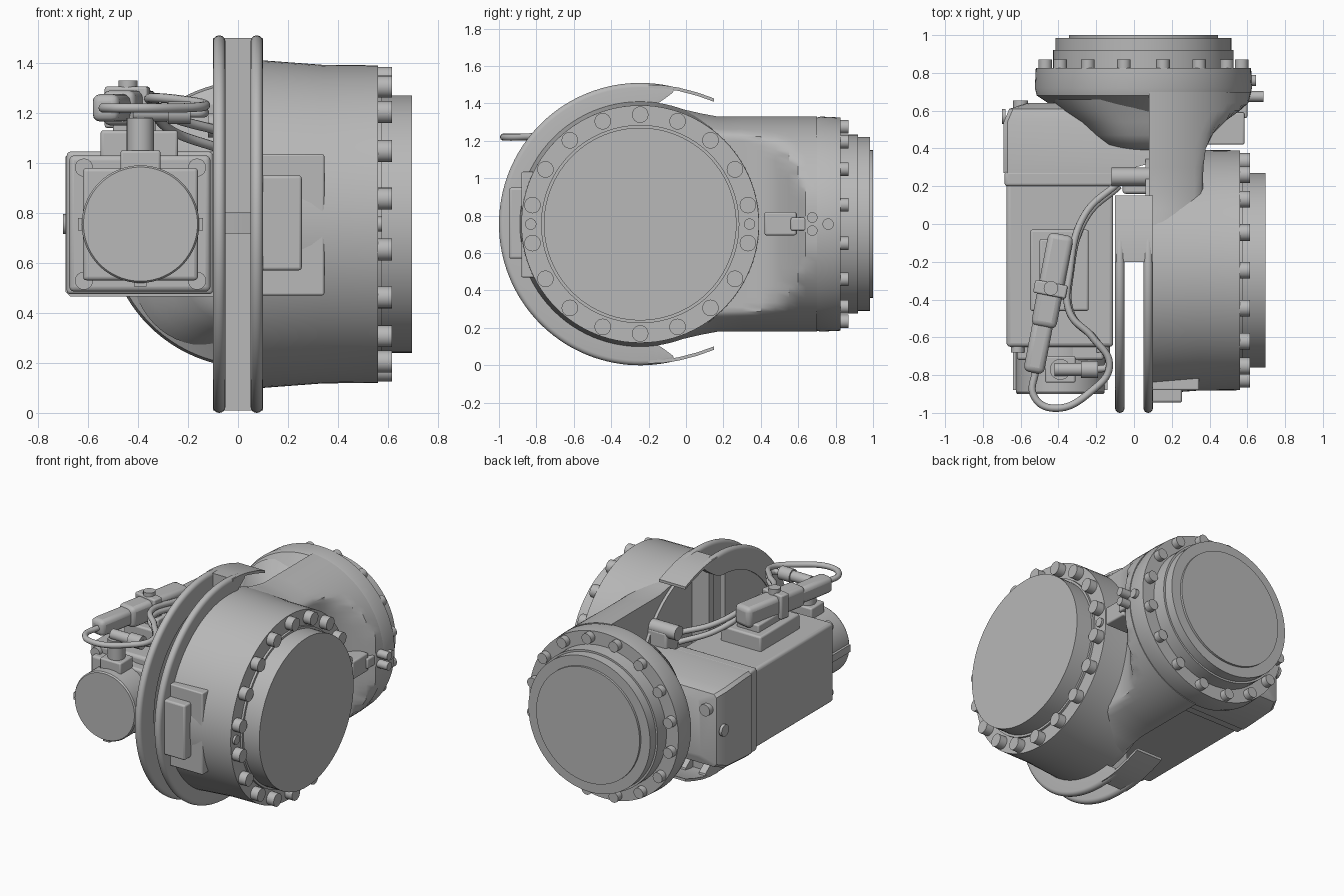
import bpy, bmesh
from math import sin, cos, pi, radians, copysign
from mathutils import Vector, Matrix

if "Cube" in bpy.data.objects:
    bpy.data.objects.remove(bpy.data.objects["Cube"])

GREY = (0.48, 0.48, 0.48, 1)
mat = bpy.data.materials.new("cast_grey")
mat.use_nodes = True
mat.diffuse_color = GREY
mat.node_tree.nodes["Principled BSDF"].inputs["Base Color"].default_value = GREY
X, Y, Z = Vector((1, 0, 0)), Vector((0, 1, 0)), Vector((0, 0, 1))
C1 = Vector((0, -0.245, 0.755))    # axis of the side drum (along x)
C2 = Vector((0.05, 0, 0.755))      # axis of the rear drum (along y)
CM = Vector((-0.39, 0, 0.755))     # axis of the motor (along y)


def finish(name, bm, bevel=0):
    bmesh.ops.recalc_face_normals(bm, faces=bm.faces)
    me = bpy.data.meshes.new(name)
    bm.to_mesh(me)
    bm.free()
    me.materials.append(mat)
    ob = bpy.data.objects.new(name, me)
    bpy.context.collection.objects.link(ob)
    me.shade_smooth()
    me.set_sharp_from_angle(angle=radians(32))
    if bevel:
        mod = ob.modifiers.new("bevel", "BEVEL")
        mod.width, mod.segments = bevel, 3
    return ob


def add_rod(bm, a, b, r, sides=24):
    d = b - a
    m = Matrix.Translation((a + b) / 2) @ d.to_track_quat("Z", "Y").to_matrix().to_4x4()
    bmesh.ops.create_cone(bm, cap_ends=True, segments=sides, radius1=r, radius2=r,
                          depth=d.length, matrix=m)


def rod(name, a, b, r, sides=32):
    bm = bmesh.new()
    add_rod(bm, Vector(a), Vector(b), r, sides)
    return finish(name, bm)


def box(name, lo, hi, bevel=0, turn=0):
    lo, hi = Vector(lo), Vector(hi)
    bm = bmesh.new()
    m = Matrix.Translation((lo + hi) / 2) @ Matrix.Rotation(turn, 4, "Z") @ Matrix.Diagonal((*(hi - lo), 1))
    bmesh.ops.create_cube(bm, size=1, matrix=m)
    return finish(name, bm, bevel)


def loft(name, rings):
    """Skin a list of equal-length point rings and cap the ends."""
    bm = bmesh.new()
    vs = [[bm.verts.new(p) for p in ring] for ring in rings]
    n = len(vs[0])
    for r0, r1 in zip(vs, vs[1:]):
        for i in range(n):
            j = (i + 1) % n
            bm.faces.new((r0[i], r0[j], r1[j], r1[i]))
    bm.faces.new(vs[0])
    bm.faces.new(vs[-1])
    return finish(name, bm)


def lathe(name, centre, axis, profile, sides=96):
    """Turn (distance along axis, radius) pairs into a solid."""
    v = axis.cross(Z)
    rings = []
    for d, r in profile:
        o = centre + axis * d
        rings.append([o + (Z * cos(t) + v * sin(t)) * r
                      for t in (2 * pi * i / sides for i in range(sides))])
    return loft(name, rings)


def bolts(name, centre, axis, ring, r, d0, d1, count, start):
    bm = bmesh.new()
    for i in range(count):
        t = start + 2 * pi * i / count
        p = centre + (Z * cos(t) + axis.cross(Z) * sin(t)) * ring
        add_rod(bm, p + axis * d0, p + axis * d1, r)
    return finish(name, bm)


# side drum with bolt ring, cover disc and front pad
lathe("side_drum", C1, X, [(0.06, 0.655), (0.1, 0.655), (0.34, 0.637), (0.56, 0.635)])
lathe("side_cover", C1, X, [(0.55, 0.53), (0.575, 0.53), (0.575, 0.515), (0.695, 0.515)])
bolts("side_bolts", C1, X, 0.585, 0.044, 0.55, 0.615, 18, 0)
bolts("side_pins", C1, X, 0.585, 0.03, 0.55, 0.575, 2, pi / 2)
box("front_land", (0.09, -0.88, 0.47), (0.345, -0.7, 1.035), 0.008)
box("front_pad", (0.09, -0.945, 0.57), (0.255, -0.75, 0.95), 0.012)

# rear drum with bolt ring and stepped cover
lathe("rear_drum", C2, Y, [(0.56, 0.4), (0.62, 0.475), (0.68, 0.565), (0.72, 0.575), (0.825, 0.57)])
lathe("rear_cover", C2, Y, [(0.8, 0.478), (0.92, 0.478), (0.92, 0.465), (0.985, 0.465),
                            (0.985, 0.395), (1.0, 0.395)])
bolts("rear_bolts", C2, Y, 0.53, 0.036, 0.8, 0.87, 16, pi / 16)

# cast neck: the drum's circle trimmed by a flat left wall and a flaring right wall
rings = []
for y, right, half in ((0.7, 0.62, 0.575), (0.64, 0.605, 0.575), (0.6, 0.56, 0.575),
                       (0.55, 0.49, 0.575), (0.48, 0.42, 0.575), (0.4, 0.38, 0.575),
                       (0.3, 0.367, 0.575), (0.17, 0.365, 0.575), (0.08, 0.36, 0.592),
                       (-0.02, 0.36, 0.615), (-0.12, 0.36, 0.63)):
    ring = []
    for i in range(96):
        t = 2 * pi * (i + 0.5) / 96
        x = C2.x + 0.575 * cos(t)
        if x < 0.08:
            # left side folds into a vertical wall
            ring.append((0.08, y, C2.z + half * copysign(min(1, abs(sin(t))), sin(t))))
        else:
            ring.append((min(x, right), y, C2.z + half * sin(t)))
    rings.append(ring)
loft("neck", rings)

# lower swelling behind the gearbox that runs into the neck
rings = []
for y, left, half in ((0.66, -0.45, 0.49), (0.6, -0.4, 0.46), (0.54, -0.32, 0.43),
                      (0.47, -0.25, 0.4), (0.42, -0.2, 0.36), (0.39, -0.13, 0.28)):
    ring = []
    for i in range(64):
        c, s = cos(2 * pi * i / 64), sin(2 * pi * i / 64)
        ring.append(((left + 0.3) / 2 + copysign(abs(c) ** 0.8, c) * (0.3 - left) / 2,
                     y, C2.z + copysign(abs(s) ** 0.8, s) * half))
    rings.append(ring)
loft("neck_swelling", rings)

# two rounded guide rims, open at the back, joined by thin tails
for name, x0 in (("left_guide_rim", 0.05), ("right_guide_rim", -0.1)):
    rings = []
    for i in range(77):
        deg = -14 + 208 * i / 76
        edge = min(deg + 14, 194 - deg)
        inner = 0.6 + 0.125 * max(0, 1 - edge / 16) ** 2
        u = Vector((0, -sin(radians(deg)), cos(radians(deg))))
        ring = [C1 + X * x0 + u * inner]
        for k in range(9):
            t = pi * k / 8
            ring.append(C1 + X * (x0 + 0.025 - 0.025 * cos(t)) + u * (0.73 + 0.025 * sin(t)))
        ring.append(C1 + X * (x0 + 0.05) + u * inner)
        rings.append(ring)
    loft(name, rings)
for name, side in (("upper_tail", 1), ("lower_tail", -1)):
    rings = []
    for y, h in ((-0.2, 0.745), (-0.12, 0.742), (-0.04, 0.73), (0.06, 0.704), (0.15, 0.672)):
        rings.append([(x, y, C1.z + side * (h - drop))
                      for x, drop in ((-0.1, 0), (0.1, 0), (0.1, 0.018), (-0.1, 0.018))])
    loft(name, rings)

# half-disc cheek and the split wall closing the slot between the rims
loft("slot_cheek", [[C1 + X * x + Vector((0, -0.68 * sin(a), 0.68 * cos(a)))
                     for a in (radians(4 + 172 * i / 48) for i in range(49))]
                    for x in (-0.095, -0.055)])
box("upper_slot_wall", (-0.07, -0.2, 0.8), (0.09, -0.15, 1.488))
box("lower_slot_wall", (-0.07, -0.2, 0.022), (0.09, -0.15, 0.72))

# gearbox casting between the motor and the rear drum
rings = []
for y, left, right, half in ((0.27, -0.69, -0.1, 0.29), (0.32, -0.69, 0.08, 0.29),
                             (0.54, -0.69, 0.08, 0.275), (0.61, -0.66, 0.08, 0.25),
                             (0.64, -0.56, 0.08, 0.2)):
    rings.append([(x, y, C1.z + z) for x, z in
                  ((left + 0.02, -half), (right, -half), (right, half), (left + 0.02, half),
                   (left, half - 0.02), (left, 0.02 - half))])
loft("gearbox", rings)
rod("gearbox_plug", (-0.6, 0.56, 0.9), (-0.6, 0.655, 0.9), 0.04)
rod("side_plug", (-0.68, 0.57, 0.755), (-0.7, 0.57, 0.755), 0.04)

# motor with end cap and corner screws
box("motor_body", (-0.675, -0.65, 0.485), (-0.11, 0.28, 1.03), 0.02)
box("motor_flange", (-0.685, 0.2, 0.475), (-0.1, 0.28, 1.045), 0.015)
box("motor_step", (-0.62, -0.72, 0.53), (-0.16, -0.6, 0.98), 0.015)
lathe("motor_cap", CM, Y, [(-0.9, 0.228), (-0.89, 0.235), (-0.65, 0.235)])
for name, a in (("cap_lug_low", -Z), ("cap_lug_left", X), ("cap_lug_right", -X)):
    p = CM + a * 0.225 - Y * 0.78
    box(name, p - Vector((0.025, 0.1, 0.025)), p + Vector((0.025, 0.1, 0.025)))
bolts("motor_screws", CM, Y, 0.32, 0.036, -0.68, -0.6, 4, pi / 4)

# junction box and main plug on top of the motor
box("junction_base", (-0.55, -0.46, 1.0), (-0.24, -0.03, 1.13), 0.012)
box("main_plug", (-0.5, -0.55, 1.15), (-0.365, -0.05, 1.29), 0.03, radians(-11))
box("plug_nose", (-0.56, -0.79, 1.165), (-0.45, -0.5, 1.275), 0.03, radians(-11))
box("plug_collar", (-0.53, -0.38, 1.14), (-0.355, -0.31, 1.305), 0.01, radians(-11))
rod("plug_knob", (-0.44, -0.34, 1.28), (-0.44, -0.34, 1.33), 0.038)
box("plug_foot", (-0.5, -0.4, 1.1), (-0.33, -0.08, 1.18), 0.01)

# feedback plug at the motor end
box("plug_bracket", (-0.47, -0.84, 0.95), (-0.31, -0.7, 1.05), 0.01)
rod("plug_post", (-0.39, -0.77, 1.03), (-0.39, -0.77, 1.18), 0.055)
rod("plug_elbow", (-0.42, -0.77, 1.2), (-0.27, -0.77, 1.2), 0.035)
rod("elbow_collar", (-0.28, -0.77, 1.2), (-0.19, -0.77, 1.2), 0.045)


def cable(name, points):
    cu = bpy.data.curves.new(name, "CURVE")
    cu.dimensions, cu.bevel_depth, cu.bevel_resolution = "3D", 0.019, 3
    cu.use_fill_caps = True
    sp = cu.splines.new("BEZIER")
    sp.bezier_points.add(len(points) - 1)
    for bp, p in zip(sp.bezier_points, points):
        bp.co = p
        bp.handle_left_type = bp.handle_right_type = "AUTO"
    cu.materials.append(mat)
    bpy.context.collection.objects.link(bpy.data.objects.new(name, cu))


# cables looping back to a clamp on the neck
cable("power_cable", [(-0.52, -0.77, 1.22), (-0.53, -0.91, 1.22), (-0.43, -0.975, 1.22),
                      (-0.22, -0.88, 1.22), (-0.13, -0.75, 1.23), (-0.22, -0.6, 1.25),
                      (-0.34, -0.47, 1.26), (-0.34, -0.25, 1.24), (-0.26, 0.05, 1.18),
                      (-0.08, 0.22, 1.13)])
cable("signal_cable", [(-0.2, -0.77, 1.2), (-0.14, -0.75, 1.2), (-0.2, -0.62, 1.21),
                       (-0.33, -0.48, 1.22), (-0.335, -0.25, 1.2), (-0.25, 0.04, 1.12),
                       (-0.08, 0.2, 1.06)])
rod("cable_clamp", (-0.12, 0.25, 1.15), (0.1, 0.25, 1.15), 0.048)
box("clamp_block", (-0.06, 0.16, 1.0), (0.1, 0.3, 1.15), 0.015)

# connector and fitting on the outer side of the neck
box("side_connector", (0.33, 0.42, 0.695), (0.585, 0.59, 0.82), 0.01)
box("fitting_base", (0.5, 0.56, 0.72), (0.6, 0.7, 0.79), 0.01)
for i, z in enumerate((0.72, 0.79)):
    rod("fitting_%d" % i, (0.55, 0.675, z), (0.685, 0.675, z), 0.028)
rod("round_plug", (0.58, 0.76, 0.755), (0.645, 0.76, 0.755), 0.03)
